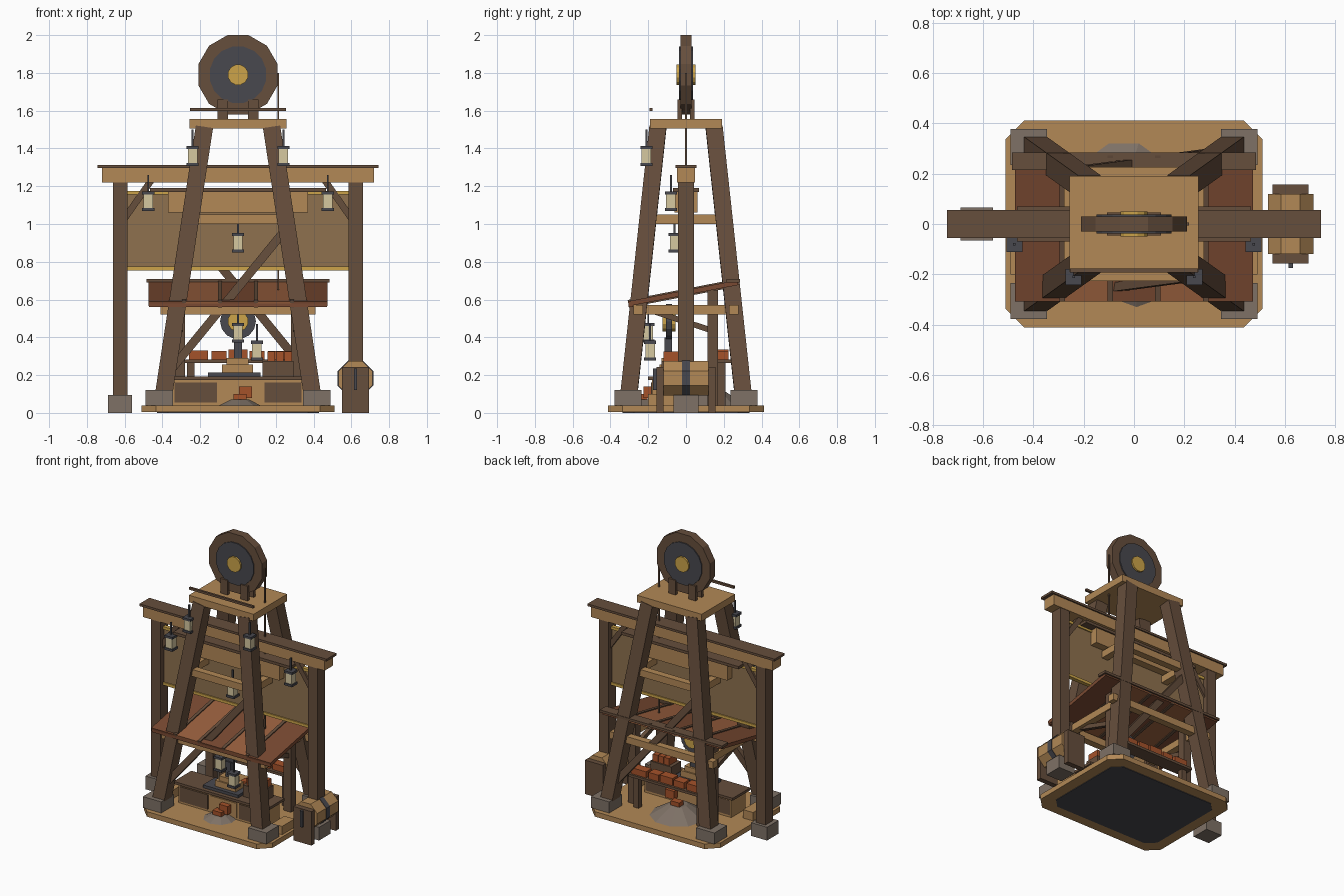
import bpy, bmesh, math, random
from mathutils import Vector, Matrix

if "Cube" in bpy.data.objects:
    bpy.data.objects.remove(bpy.data.objects["Cube"])

random.seed(4)


def material(name, rgb):
    m = bpy.data.materials.new(name)
    lin = [((c / 255 + 0.055) / 1.055) ** 2.4 for c in rgb]
    m.diffuse_color = (*lin, 1)
    m.use_nodes = True
    m.node_tree.nodes["Principled BSDF"].inputs["Base Color"].default_value = m.diffuse_color
    return m


DARK = material("dark_timber", (102, 78, 60))
LIGHT = material("light_timber", (178, 136, 86))
SLATE = material("slate_iron", (72, 72, 78))
GOLD = material("brass", (204, 164, 74))
STONE = material("stone", (126, 113, 102))
RUST = material("rust_orange", (165, 82, 42))
RED = material("red_plank", (122, 74, 50))
TAN = material("pale_red_plank", (154, 96, 62))
GLASS = material("lamp_glass", (214, 200, 160))
CLOTH = material("canvas", (142, 113, 78))


def finish(name, bm, mat):
    bmesh.ops.recalc_face_normals(bm, faces=bm.faces)
    me = bpy.data.meshes.new(name)
    bm.to_mesh(me)
    bm.free()
    me.materials.append(mat)
    ob = bpy.data.objects.new(name, me)
    bpy.context.collection.objects.link(ob)
    return ob


def box(name, x, y, z, mat):
    """Box from three (min, max) ranges."""
    bm = bmesh.new()
    size = Matrix.Diagonal((x[1] - x[0], y[1] - y[0], z[1] - z[0], 1))
    mid = Matrix.Translation((sum(x) / 2, sum(y) / 2, sum(z) / 2))
    bmesh.ops.create_cube(bm, size=1, matrix=mid @ size)
    return finish(name, bm, mat)


def beam(name, p, q, w, d, mat):
    """Square timber from p to q: w across, d along depth."""
    p, q = Vector(p), Vector(q)
    axis = (q - p).normalized()
    side = Vector((0, 1, 0)).cross(axis).normalized()
    depth = axis.cross(side)
    bm = bmesh.new()
    ends = []
    for c in (p, q):
        ends.append([bm.verts.new(c + side * w / 2 * a + depth * d / 2 * b)
                     for a, b in ((-1, -1), (1, -1), (1, 1), (-1, 1))])
    for e in ends:
        bm.faces.new(e)
    for i in range(4):
        j = (i + 1) % 4
        bm.faces.new((ends[0][i], ends[0][j], ends[1][j], ends[1][i]))
    return finish(name, bm, mat)


def disc(name, c, r, depth, sides, mat, axis="Y", r2=None):
    """Flat sided cylinder or cone, with a flat side up."""
    bm = bmesh.new()
    m = Matrix.Translation(c)
    if axis == "Y":
        m = m @ Matrix.Rotation(math.pi / 2, 4, "X")
    m = m @ Matrix.Rotation(math.pi / sides, 4, "Z")
    bmesh.ops.create_cone(bm, cap_ends=True, segments=sides, radius1=r,
                          radius2=r if r2 is None else r2, depth=depth, matrix=m)
    return finish(name, bm, mat)


def slab(name, hx, hy, cut, z0, z1, mat):
    """Rectangle with cut corners."""
    bm = bmesh.new()
    pts = [(hx, hy - cut), (hx - cut, hy), (cut - hx, hy), (-hx, hy - cut),
           (-hx, cut - hy), (cut - hx, -hy), (hx - cut, -hy), (hx, cut - hy)]
    f = bm.faces.new([bm.verts.new((x, y, z0)) for x, y in pts])
    top = bmesh.ops.extrude_face_region(bm, geom=[f])["geom"]
    bmesh.ops.translate(bm, verts=[v for v in top if isinstance(v, bmesh.types.BMVert)],
                        vec=(0, 0, z1 - z0))
    return finish(name, bm, mat)


# Base
slab("base", 0.51, 0.412, 0.075, 0.004, 0.04, LIGHT)
slab("base_underside", 0.43, 0.335, 0.06, 0, 0.005, SLATE)


# Tower legs, feet and rings of cross beams
def leg_at(z):
    t = (z - 0.12) / 1.38
    return 0.39 - 0.21 * t, 0.30 - 0.15 * t


for sx in (-1, 1):
    for sy in (-1, 1):
        lo, hi = leg_at(0.06), leg_at(1.51)
        beam("leg", (sx * lo[0], sy * lo[1], 0.06), (sx * hi[0], sy * hi[1], 1.51), 0.092, 0.09, DARK)
        box("leg_foot", sorted((sx * 0.345, sx * 0.49)), sorted((sy * 0.235, sy * 0.378)), (0.04, 0.12), STONE)
for z, hx, hy in ((0.545, 0.41, 0.22), (1.025, 0.285, 0.16)):
    lx, ly = leg_at(z)
    for s in (-1, 1):
        box("cross_beam", (-hx, hx), (s * ly - 0.025, s * ly + 0.025), (z - 0.025, z + 0.025), LIGHT)
        box("side_beam", (s * lx - 0.025, s * lx + 0.025), (-hy, hy), (z - 0.025, z + 0.025), LIGHT)

# Long diagonal braces
for s in (-1, 1):
    lo, hi = leg_at(0.2), leg_at(0.98)
    beam("diagonal_brace", (s * lo[0], s * lo[1], 0.2), (-s * hi[0], s * hi[1], 0.98), 0.045, 0.035, DARK)

# Top platform and wheel
box("top_platform", (-0.257, 0.257), (-0.19, 0.19), (1.505, 1.555), LIGHT)
box("rail", (-0.255, 0.255), (-0.193, -0.177), (1.597, 1.613), DARK)
disc("wheel_rim", (0, 0, 1.79), 0.217, 0.06, 12, DARK)
disc("wheel_plate", (0, 0, 1.79), 0.152, 0.075, 16, SLATE)
disc("wheel_hub", (0, 0, 1.79), 0.055, 0.1, 12, GOLD)
for s in (-1, 1):
    for t in (-1, 1):
        box("wheel_bracket", (s * 0.08 - 0.028, s * 0.08 + 0.028),
            sorted((t * 0.022, t * 0.045)), (1.55, 1.66), DARK)
box("rope", (0.208, 0.218), (-0.005, 0.005), (0.65, 1.8), DARK)

# Gantry
box("gantry_beam", (-0.72, 0.72), (-0.047, 0.047), (1.22, 1.296), LIGHT)
box("gantry_cap", (-0.743, 0.743), (-0.056, 0.056), (1.296, 1.312), DARK)
box("inner_beam", (-0.37, 0.37), (-0.06, 0.06), (1.06, 1.17), LIGHT)
box("inner_beam_cap", (-0.465, 0.465), (-0.07, 0.07), (1.17, 1.19), DARK)
for s in (-1, 1):
    box("gantry_post", (s * 0.623 - 0.038, s * 0.623 + 0.038), (-0.043, 0.043), (0.09, 1.22), DARK)
    box("gantry_foot", (s * 0.625 - 0.064, s * 0.625 + 0.064), (-0.065, 0.065), (0, 0.095), STONE)
    beam("knee_brace", (s * 0.6, 0, 1.03), (s * 0.46, 0, 1.23), 0.035, 0.04, DARK)

# Hanging canvas with brass trim
box("canvas", (-0.59, 0.59), (-0.006, 0.006), (0.76, 1.17), CLOTH)
for z in (0.765, 1.165):
    box("canvas_trim", (-0.59, 0.59), (-0.014, 0.014), (z - 0.01, z + 0.01), GOLD)

# Sloping plank roof
A, B = Vector((0, -0.305, 0.578)), Vector((0, 0.275, 0.69))
for i in range(5):
    off = Vector((-0.38 + 0.19 * i, 0, 0))
    beam("roof_plank", A + off, B + off, 0.186, 0.026, (RED, TAN)[i % 2])
    if 0 < i:
        off.x -= 0.095
        beam("roof_batten", A + off, B + off, 0.022, 0.04, DARK)
box("roof_ridge", (-0.485, 0.485), (0.215, 0.285), (0.69, 0.708), DARK)
box("roof_eave", (-0.47, 0.47), (-0.305, -0.28), (0.56, 0.58), RED)
for s in (-1, 1):
    box("roof_post", (s * 0.31 - 0.03, s * 0.31 + 0.03), (0.115, 0.17), (0.04, 0.65), DARK)
    beam("roof_strut", (s * 0.31, -0.21, 0.55), (s * 0.31, 0.14, 0.435), 0.03, 0.03, DARK)


# Lanterns
def lantern(x, y, z):
    box("lantern_glass", (x - 0.025, x + 0.025), (y - 0.025, y + 0.025), (z - 0.042, z + 0.042), GLASS)
    for d in (-0.044, 0.044):
        box("lantern_cap", (x - 0.032, x + 0.032), (y - 0.032, y + 0.032), (z + d - 0.008, z + d + 0.008), SLATE)
    box("lantern_hook", (x - 0.005, x + 0.005), (y - 0.005, y + 0.005), (z + 0.05, z + 0.14), SLATE)


for s in (-1, 1):
    lantern(s * 0.24, -0.21, 1.36)
    lantern(s * 0.475, -0.08, 1.12)
lantern(0, -0.06, 0.9)
lantern(0, -0.2, 0.425)
lantern(0.1, -0.19, 0.33)

# Workbench with panelled front
box("bench", (-0.345, 0.345), (-0.18, -0.02), (0.04, 0.175), LIGHT)
box("bench_top", (-0.37, 0.37), (-0.2, 0), (0.175, 0.193), DARK)
for x in ((-0.335, -0.11), (-0.09, 0.12), (0.14, 0.335)):
    box("bench_panel", x, (-0.186, -0.018), (0.055, 0.16), LIGHT if x[1] == 0.12 else DARK)
box("tray", (-0.16, 0.12), (-0.17, -0.03), (0.193, 0.213), SLATE)
box("press_block", (-0.085, 0.08), (-0.14, -0.05), (0.213, 0.255), LIGHT)
box("press_block_top", (-0.06, 0.055), (-0.13, -0.06), (0.255, 0.29), LIGHT)
box("press_stem", (-0.02, 0.02), (-0.115, -0.075), (0.29, 0.4), SLATE)
disc("gear", (0, -0.09, 0.485), 0.095, 0.03, 14, SLATE)
disc("gear_hub", (0, -0.09, 0.485), 0.055, 0.07, 12, GOLD)
box("bench_crate", (0.13, 0.295), (-0.13, -0.02), (0.193, 0.275), DARK)
for i in range(3):
    box("bench_brick", (0.155 + i * 0.045, 0.195 + i * 0.045), (-0.12, -0.03), (0.275, 0.325), RUST)

# Rear shelf with bricks
box("shelf", (-0.29, 0.29), (0.14, 0.24), (0.265, 0.283), DARK)
for x, w in ((-0.21, 0.05), (-0.1, 0.04), (0, 0.05), (0.1, 0.04), (0.22, 0.06)):
    h = random.uniform(0.325, 0.35)
    box("shelf_brick", (x - w, x + w), (0.16, 0.225), (0.283, h), RUST)
for s in (-1, 1):
    box("shelf_leg", (s * 0.25 - 0.02, s * 0.25 + 0.02), (0.17, 0.21), (0.04, 0.27), DARK)

# Rubble pile, loose bricks and small floor crates
disc("rubble_pile", (-0.04, 0.14, 0.08), 0.19, 0.08, 10, STONE, "Z", 0.06)
disc("front_rubble", (0.01, -0.22, 0.055), 0.11, 0.03, 9, STONE, "Z", 0.05)
for x, y, z in ((0.01, -0.23, 0.06), (0.04, -0.2, 0.1), (-0.04, 0.16, 0.11), (0.03, 0.12, 0.16)):
    box("loose_brick", (x - 0.035, x + 0.035), (y - 0.025, y + 0.025), (z - 0.02, z + 0.04), RUST)
for s in (-1, 1):
    box("floor_crate", (s * 0.45 - 0.04, s * 0.45 + 0.04), (-0.2, -0.06), (0.04, 0.1), LIGHT)

# Barrel in its cradle beside the gantry post
disc("barrel", (0.622, 0, 0.183), 0.098, 0.24, 8, LIGHT)
disc("barrel_band", (0.622, 0, 0.183), 0.102, 0.04, 8, SLATE)
for s in (-1, 1):
    box("cradle_end", (0.55, 0.693), sorted((s * 0.12, s * 0.157)), (0, 0.243), DARK)
box("cradle_handle", (0.613, 0.631), (-0.175, -0.155), (0.12, 0.235), SLATE)
